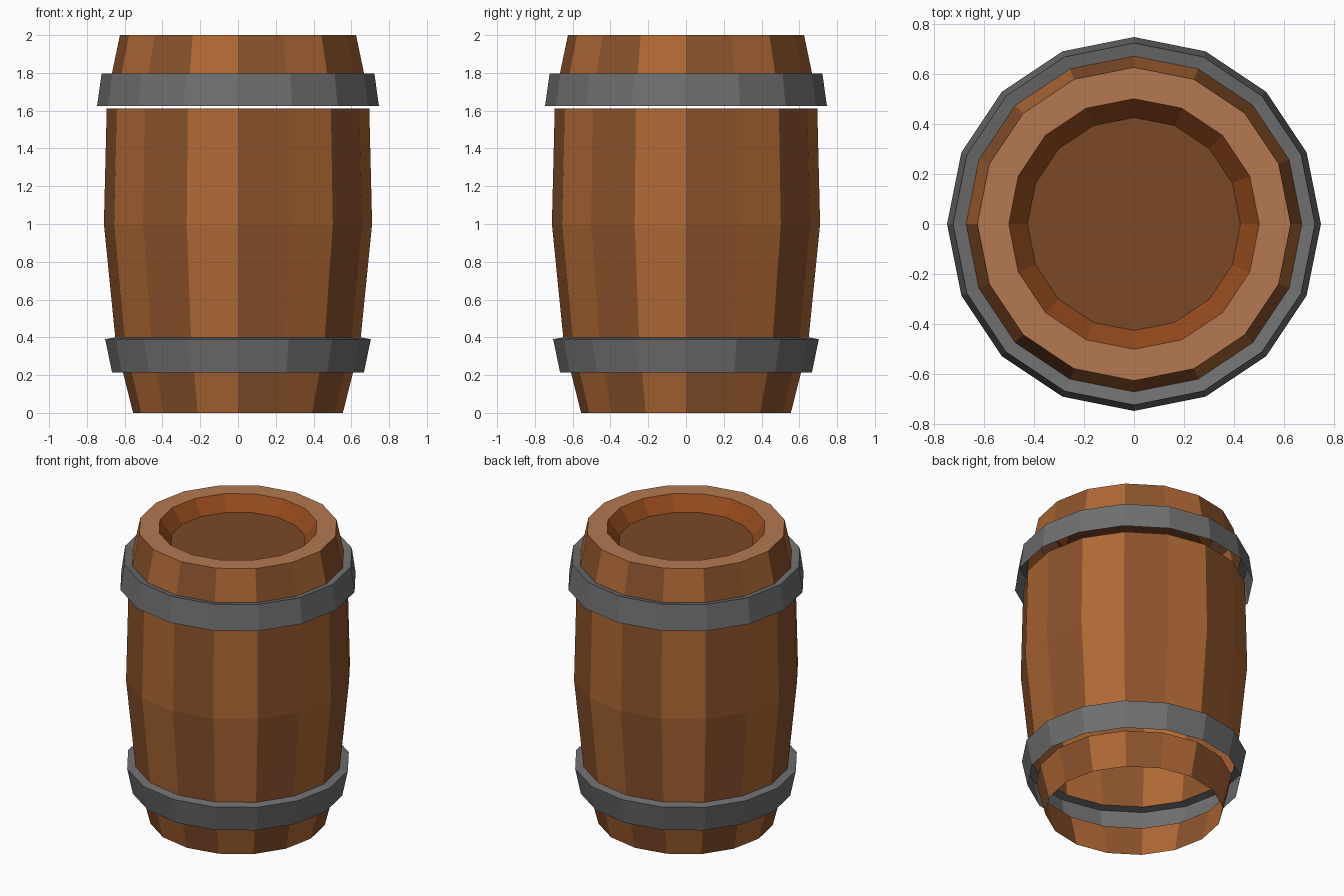
import bpy, math

if "Cube" in bpy.data.objects:
    bpy.data.objects.remove(bpy.data.objects["Cube"])

SIDES = 16


def material(name, rgb):
    m = bpy.data.materials.new(name)
    m.diffuse_color = (*rgb, 1)
    m.use_nodes = True
    m.node_tree.nodes["Principled BSDF"].inputs["Base Color"].default_value = m.diffuse_color
    return m


LIGHT = material("light_wood", (0.43, 0.14, 0.035))
DARK = material("dark_wood", (0.26, 0.085, 0.025))
RIM = material("cut_wood", (0.46, 0.19, 0.085))
INNER = material("inner_wood", (0.30, 0.07, 0.012))
LID = material("lid_wood", (0.20, 0.065, 0.02))
IRON = material("iron", (0.16, 0.16, 0.16))


def lathe(name, profile, mats, cap=False):
    """Spin an (r, z) profile into flat faces; materials alternate around."""
    verts, faces = [], []
    for r, z in profile:
        for i in range(SIDES):
            a = 2 * math.pi * i / SIDES
            verts.append((r * math.cos(a), r * math.sin(a), z))
    for k in range(len(profile) - 1):
        for i in range(SIDES):
            j = (i + 1) % SIDES
            lo, hi = k * SIDES, (k + 1) * SIDES
            faces.append((lo + i, lo + j, hi + j, hi + i))
    if cap:
        faces.append(tuple(range((len(profile) - 1) * SIDES, len(verts))))
    mesh = bpy.data.meshes.new(name)
    mesh.from_pydata(verts, [], faces)
    for m in mats:
        mesh.materials.append(m)
    for n, poly in enumerate(mesh.polygons):
        poly.material_index = (n % SIDES) % len(mats)
    if cap:
        mesh.polygons[-1].material_index = len(mats) - 1
    obj = bpy.data.objects.new(name, mesh)
    bpy.context.collection.objects.link(obj)
    return obj


# Staves: open shells, interrupted behind each hoop
STAVES = [DARK, LIGHT]
lathe("lower_staves", [(0.555, 0), (0.612, 0.225)], STAVES)
lathe("middle_staves", [(0.65, 0.40), (0.71, 1.0), (0.695, 1.612)], STAVES)
lathe("upper_staves", [(0.67, 1.785), (0.625, 2.0)], STAVES)

# Hoops: outer strip plus a top ledge, open underneath
lathe("lower_hoop", [(0.667, 0.215), (0.703, 0.39), (0.65, 0.40)], [IRON])
lathe("upper_hoop", [(0.746, 1.626), (0.722, 1.797), (0.67, 1.785)], [IRON])

# Top rim, sloping inner wall and sunken lid
lathe("top_rim", [(0.625, 2.0), (0.50, 2.0)], [RIM])
lathe("inner_wall", [(0.50, 2.0), (0.425, 1.905)], [INNER])
lathe("lid", [(0.425, 1.905)], [LID], cap=True)
